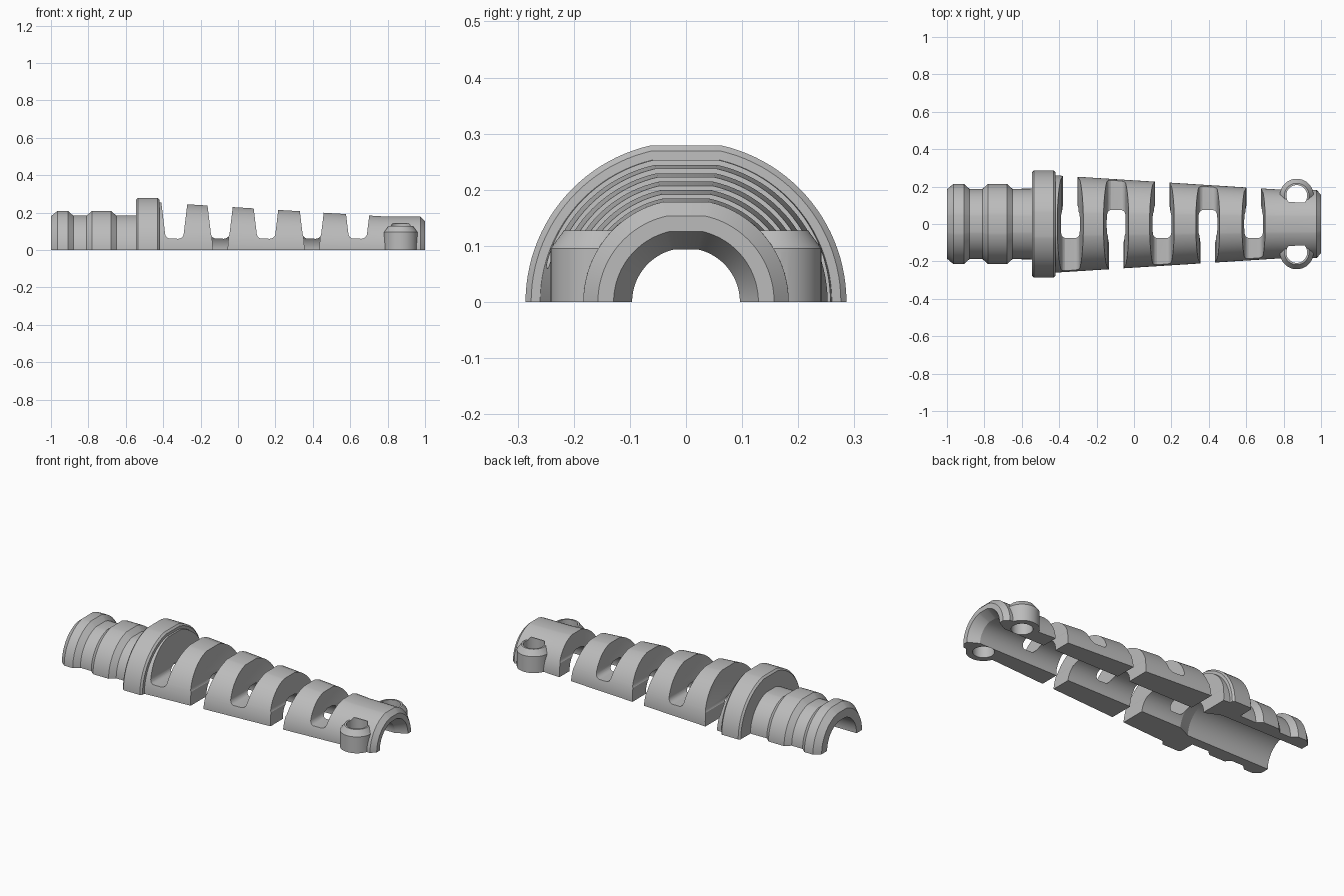
import bpy, bmesh
from math import sin, cos, acos, pi, radians

cube = bpy.data.objects.get("Cube")
if cube:
    bpy.data.objects.remove(cube, do_unlink=True)

grey = bpy.data.materials.new("light grey plastic")
grey.use_nodes = True
COLOUR = (0.5, 0.5, 0.5, 1)
grey.diffuse_color = COLOUR
grey.node_tree.nodes["Principled BSDF"].inputs["Base Color"].default_value = COLOUR

FLAT = 0.975          # crown height of each section relative to its radius
ARC_STEPS = 24


def half_ring(x, r, skirt):
    """Half circle section with a flattened crown and straight legs below."""
    edge = pi / 2 - acos(FLAT)
    right = [edge * i / ARC_STEPS for i in range(ARC_STEPS + 1)]
    angles = right + [pi - a for a in reversed(right)]
    arc = [(x, r * cos(a), r * sin(a)) for a in angles]
    return [(x, r, -skirt)] + arc + [(x, -r, -skirt)]


def loft(name, rings):
    """Closed solid through a list of equal-length rings."""
    bm = bmesh.new()
    loops = [[bm.verts.new(p) for p in ring] for ring in rings]
    n = len(loops[0])
    for a, b in zip(loops, loops[1:]):
        for i in range(n):
            j = (i + 1) % n
            bm.faces.new((a[i], a[j], b[j], b[i]))
    bm.faces.new(loops[0])
    bm.faces.new(loops[-1])
    bmesh.ops.recalc_face_normals(bm, faces=bm.faces)
    if bm.calc_volume(signed=True) < 0:
        bmesh.ops.reverse_faces(bm, faces=bm.faces)
    mesh = bpy.data.meshes.new(name)
    bm.to_mesh(mesh)
    bm.free()
    obj = bpy.data.objects.new(name, mesh)
    bpy.context.collection.objects.link(obj)
    mesh.materials.append(grey)
    return obj


def half_lathe(name, profile, skirt):
    return loft(name, [half_ring(x, r, skirt) for x, r in profile])


def upright(name, x, y, profile, steps=48):
    """Vertical turned part from (radius, height) pairs."""
    turn = [2 * pi * (i + .5) / steps for i in range(steps)]
    return loft(name, [[(x + r * cos(a), y + r * sin(a), z) for a in turn]
                       for r, z in profile])


def combine(target, tool, operation):
    """Boolean the tool into the target and discard it."""
    mod = target.modifiers.new("cut", 'BOOLEAN')
    mod.operation, mod.solver, mod.object = operation, 'EXACT', tool
    mod.use_self = True
    graph = bpy.context.evaluated_depsgraph_get()
    result = bpy.data.meshes.new_from_object(target.evaluated_get(graph))
    target.modifiers.clear()
    target.data = result
    bpy.data.objects.remove(tool, do_unlink=True)


# Outer shell: two grip ridges, collar, tapered sleeve, chamfered tip
shell = half_lathe("strain_relief_shell", [
    (-1, .185), (-.965, .215), (-.91, .215), (-.88, .188),
    (-.81, .188), (-.78, .215), (-.68, .215), (-.65, .188), (-.546, .189),
    (-.545, .276), (-.535, .286), (-.43, .286), (-.42, .276),
    (-.419, .26), (.78, .184), (.975, .183), (1, .157)], skirt=.05)

# Screw eyelets either side of the tip
EYE_X, EYE_Y = .87, .152
for side in (-1, 1):
    combine(shell, upright("eyelet", EYE_X, side * EYE_Y,
            [(.09, -.04), (.09, .095), (.066, .127)]), 'UNION')
for side in (-1, 1):
    combine(shell, upright("screw_hole", EYE_X, side * EYE_Y,
            [(.056, -.15), (.056, .142)]), 'DIFFERENCE')

# Stepped cable bore
combine(shell, half_lathe("bore", [
    (-1.1, .135), (-.47, .134), (-.39, .097), (.94, .096),
    (1.02, .14)], skirt=.1), 'DIFFERENCE')

# Flex slots: flared with a rounded floor, open on alternating sides
FLOOR, FILLET, HALF = .06, .03, .05
for k in range(5):
    cx = -.34 + .245 * k
    right = [(HALF - FILLET + FILLET * sin(radians(a)),
              FLOOR + FILLET - FILLET * cos(radians(a))) for a in range(0, 81, 16)]
    right.append((.079, .33))
    outline = [(-x, z) for x, z in reversed(right[1:])] + right
    combine(shell, loft("slot", [[(cx + x, y, z) for x, z in outline]
            for y in (-.4, .4)]), 'DIFFERENCE')
    side = 1 if k % 2 == 0 else -1
    gap = [(-.032, -.08), (.032, -.08), (.046, .09), (-.046, .09)]
    combine(shell, loft("slot_gap", [[(cx + x, y * side, z) for x, z in gap]
            for y in (.01, .4)]), 'DIFFERENCE')

# Trim everything flush with the parting plane
plane = [(-1.3, -.5), (1.3, -.5), (1.3, .5), (-1.3, .5)]
combine(shell, loft("parting_block", [[(x, y, z) for x, y in plane]
        for z in (-.3, 0)]), 'DIFFERENCE')

# Smooth curved surfaces, keep hard edges
bpy.ops.object.select_all(action='DESELECT')
shell.select_set(True)
bpy.context.view_layer.objects.active = shell
bpy.ops.object.shade_smooth_by_angle(angle=radians(20))
